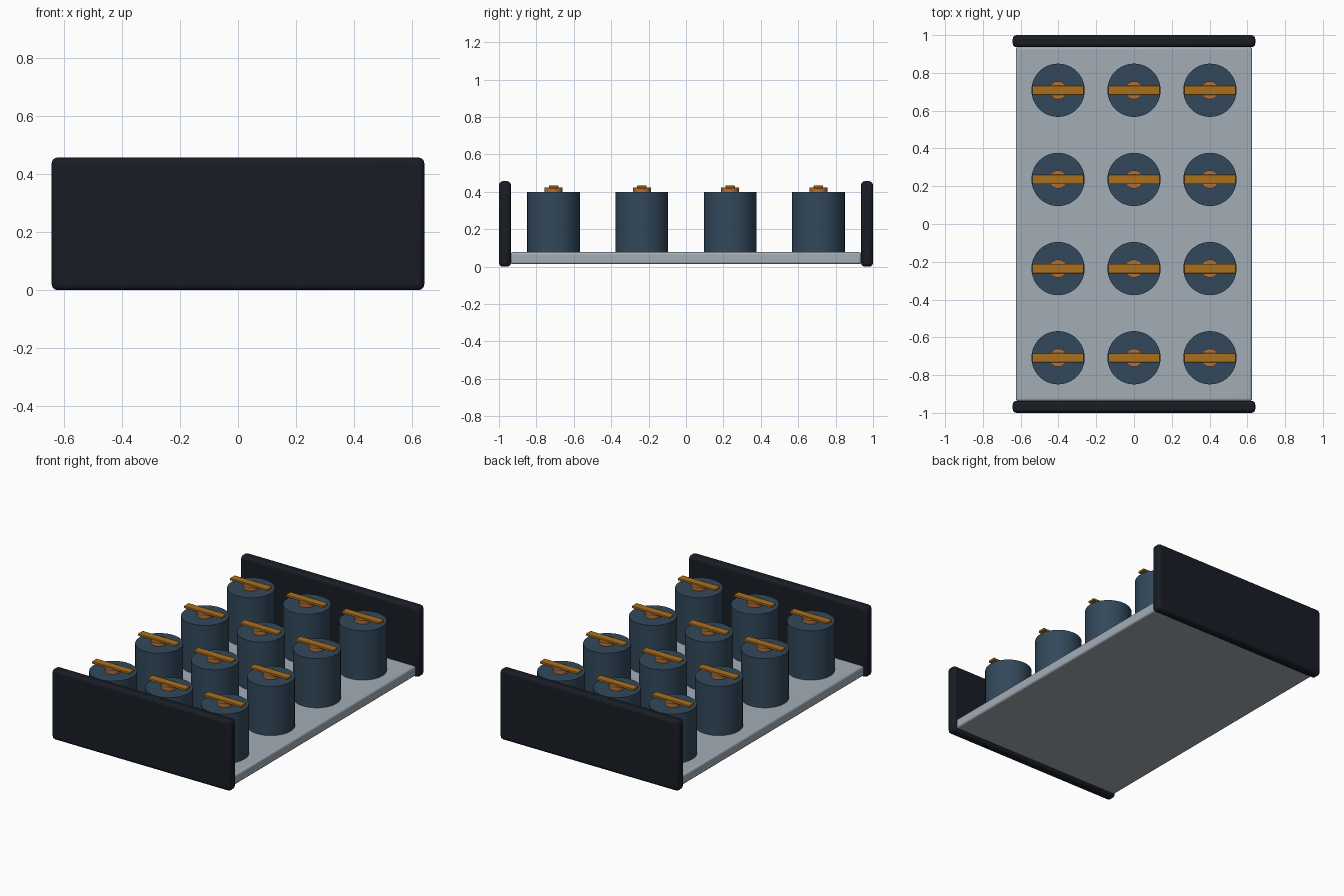
import bpy
from math import radians

if "Cube" in bpy.data.objects:
    bpy.data.objects.remove(bpy.data.objects["Cube"])


def material(name, rgb):
    m = bpy.data.materials.new(name)
    m.diffuse_color = (*rgb, 1)
    m.use_nodes = True
    m.node_tree.nodes["Principled BSDF"].inputs["Base Color"].default_value = m.diffuse_color
    return m


TRAY = material("tray_grey", (0.37, 0.42, 0.47))
DARK = material("end_dark", (0.009, 0.012, 0.018))
BLUE = material("cell_blue", (0.032, 0.065, 0.105))
COPPER = material("copper", (0.45, 0.16, 0.04))
BRASS = material("brass", (0.40, 0.16, 0.012))


def finish(name, mat):
    ob = bpy.context.object
    ob.name = name
    ob.data.materials.append(mat)
    return ob


def box(name, x, y, z, mat, bevel=0):
    """Box from (min, max) ranges, with optional rounded edges."""
    bpy.ops.mesh.primitive_cube_add(size=1, location=[sum(r) / 2 for r in (x, y, z)])
    ob = finish(name, mat)
    ob.scale = [r[1] - r[0] for r in (x, y, z)]
    bpy.ops.object.transform_apply(location=False, rotation=False, scale=True)
    if bevel:
        mod = ob.modifiers.new("bevel", 'BEVEL')
        mod.width = bevel
        mod.segments = 3
        bpy.ops.object.shade_smooth_by_angle(angle=radians(35))


def cylinder(name, x, y, z0, z1, radius, sides, mat):
    bpy.ops.mesh.primitive_cylinder_add(vertices=sides, radius=radius, depth=z1 - z0,
                                        location=(x, y, (z0 + z1) / 2))
    finish(name, mat)
    bpy.ops.object.shade_smooth_by_angle(angle=radians(35))


# Base tray
box("base_tray", (-0.626, 0.626), (-0.937, 0.937), (0.013, 0.078), TRAY, 0.012)

# End plates
box("front_end_plate", (-0.642, 0.642), (-1.0, -0.936), (0, 0.457), DARK, 0.02)
box("back_end_plate", (-0.642, 0.642), (0.936, 1.0), (0, 0.457), DARK, 0.02)

# Grid of cells, each with a terminal and a bus bar
for row in range(4):
    y = -0.708 + row * 0.472
    for col in range(3):
        x = (col - 1) * 0.402
        tag = f"_{row + 1}_{col + 1}"
        cylinder("cell" + tag, x, y, 0.07, 0.398, 0.141, 48, BLUE)
        cylinder("terminal" + tag, x, y, 0.39, 0.422, 0.048, 32, COPPER)
        box("bus_bar" + tag, (x - 0.136, x + 0.136), (y - 0.025, y + 0.025),
            (0.419, 0.433), BRASS, 0.003)
